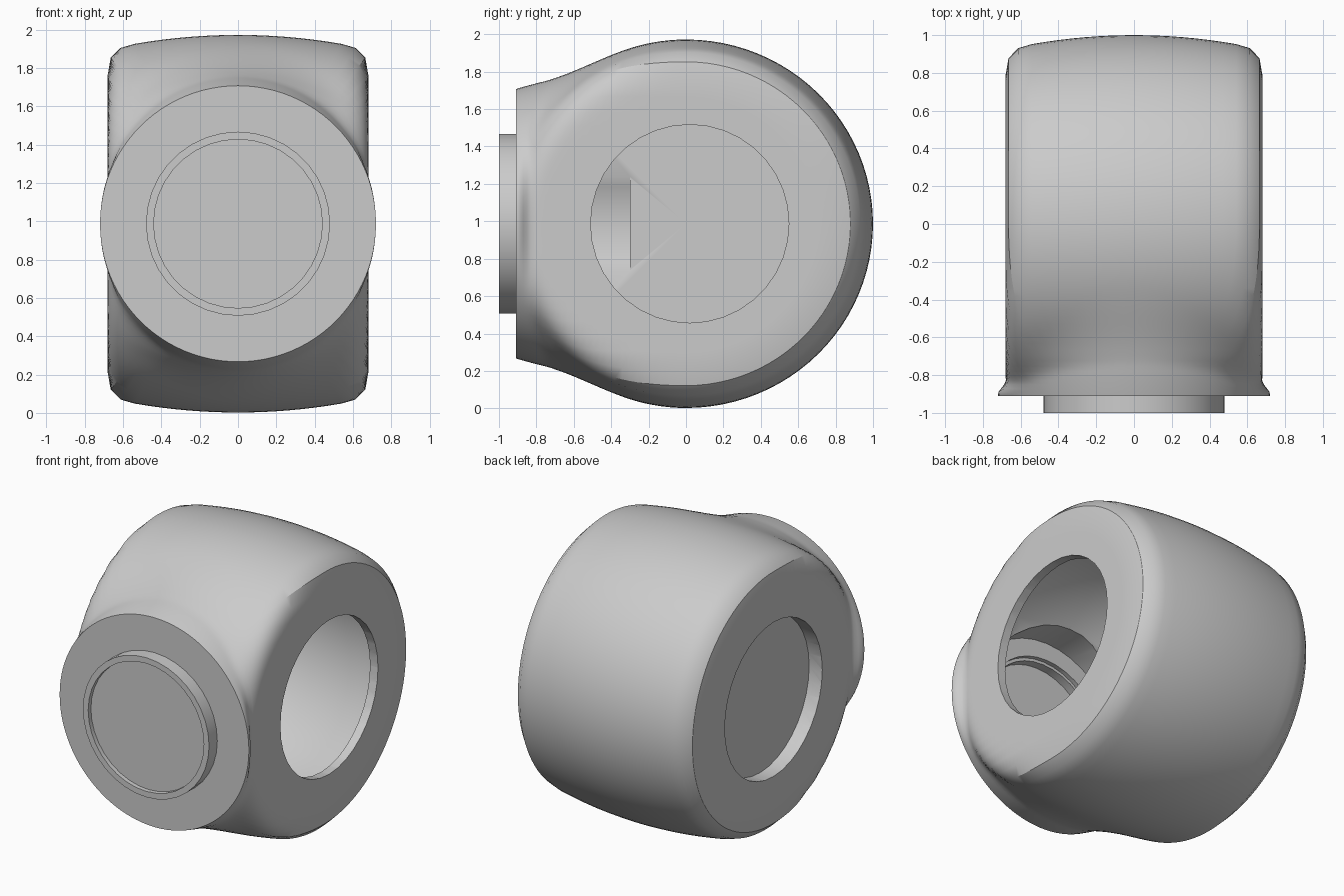
import bpy
import bmesh
from math import sin, cos, pi, radians, hypot
from mathutils import Matrix

if "Cube" in bpy.data.objects:
    bpy.data.objects.remove(bpy.data.objects["Cube"], do_unlink=True)

CENTRE_Z = 0.987
FRONT = -0.91      # plane of the front flange
AROUND = 96        # columns around each body section
ROWS = 28          # sections from flange to middle
BACK_STEPS = 48    # steps around the rounded back

grey = bpy.data.materials.new("plain_grey")
grey.use_nodes = True
colour = (0.6, 0.6, 0.6, 1)
grey.diffuse_color = colour
grey.node_tree.nodes["Principled BSDF"].inputs["Base Color"].default_value = colour


def make_object(name, bm):
    bmesh.ops.remove_doubles(bm, verts=bm.verts, dist=1e-4)
    bmesh.ops.recalc_face_normals(bm, faces=bm.faces)
    mesh = bpy.data.meshes.new(name)
    bm.to_mesh(mesh)
    bm.free()
    mesh.materials.append(grey)
    obj = bpy.data.objects.new(name, mesh)
    bpy.context.collection.objects.link(obj)
    obj.location.z = CENTRE_Z
    return obj


def lathe(name, profile, axis, steps=36):
    """Spin (radius, position) points about the x or y axis."""
    bm = bmesh.new()
    verts = [bm.verts.new((r, 0, p)) for r, p in profile]
    edges = [bm.edges.new(pair) for pair in zip(verts, verts[1:])]
    bmesh.ops.spin(bm, geom=verts + edges, cent=(0, 0, 0), axis=(0, 0, 1),
                   angle=2 * pi, steps=steps)
    turn = (Matrix.Rotation(pi / 2, 3, 'Y') if axis == 'X'
            else Matrix.Rotation(-pi / 2, 3, 'X'))
    bmesh.ops.transform(bm, matrix=turn.to_4x4(), verts=bm.verts)
    return make_object(name, bm)


def disc(name, radius, start, end, axis):
    return lathe(name, [(0, start), (radius, start), (radius, end), (0, end)], axis)


def blend_max(a, b, k):
    h = max(k - abs(a - b), 0)
    return max(a, b) + h * h / (4 * k)


def body_field(x, y, z):
    """Barrel about x, blended into a flared neck and clipped to its width."""
    t = y - FRONT
    barrel = hypot(y, z) - (0.985 - 0.16 * x * x)
    neck = hypot(x, z) - (0.72 + 0.3 * t - 0.2 * t * t)
    soft = 0.1 * min(1, t * 5) + 0.001
    union = -blend_max(-barrel, -neck, soft)
    flare = max(0, -0.82 - y) / 0.09
    return blend_max(union, abs(x) - 0.68 - 0.15 * flare ** 2, 0.12)


def section_point(y, angle):
    low, high = 0, 1.4
    for _ in range(30):
        mid = (low + high) / 2
        if body_field(mid * cos(angle), y, mid * sin(angle)) < 0:
            low = mid
        else:
            high = mid
    return low * cos(angle), y, low * sin(angle)


# Body: sections from the flange to the middle, then a half turn for the back
bm = bmesh.new()
angles = [2 * pi * j / AROUND for j in range(AROUND)]
rows = []
for i in range(ROWS + 1):
    y = FRONT * (1 - (i / ROWS) ** 1.4)
    rows.append([bm.verts.new(section_point(y, a)) for a in angles])
for lower, upper in zip(rows, rows[1:]):
    for j in range(AROUND):
        k = (j + 1) % AROUND
        bm.faces.new((lower[j], lower[k], upper[k], upper[j]))
bm.faces.new(rows[0])

half = [v.co.copy() for v in rows[-1][:AROUND // 2 + 1]]
arcs = []
for i in range(BACK_STEPS + 1):
    b = pi * i / BACK_STEPS
    arcs.append([bm.verts.new((p.x, p.z * sin(b) * 1.015, p.z * cos(b))) for p in half])
for lower, upper in zip(arcs, arcs[1:]):
    for j in range(AROUND // 2):
        bm.faces.new((lower[j], lower[j + 1], upper[j + 1], upper[j]))
bmesh.ops.dissolve_degenerate(bm, dist=1e-5, edges=bm.edges)
body = make_object("housing_body", bm)

# Hollow inside, side openings and front port
cavity = lathe("cavity_cutter", [(0, -0.52), (0.76, -0.52), (0.83, -0.4), (0.85, 0),
                                 (0.83, 0.4), (0.76, 0.62), (0, 0.62)], 'X', 64)
cutters = [
    cavity,
    disc("neck_cutter", 0.58, -0.85, -0.3, 'Y'),
    disc("port_cutter", 0.46, -1.1, -0.5, 'Y'),
    disc("open_side_cutter", 0.53, 0.4, 0.9, 'X'),
    disc("closed_side_cutter", 0.53, -0.9, -0.58, 'X'),
]
for cutter in cutters[3:]:
    cutter.location.y = 0.02
bpy.context.view_layer.update()
bpy.context.view_layer.objects.active = body
for cutter in cutters:
    cutter.hide_render = True
    mod = body.modifiers.new("cut", 'BOOLEAN')
    mod.operation = 'DIFFERENCE'
    mod.solver = 'EXACT'
    mod.object = cutter
    bpy.ops.object.modifier_apply(modifier=mod.name)
    bpy.data.objects.remove(cutter, do_unlink=True)

# Front boss with a shallow recess, closing the port
boss = lathe("front_boss", [(0, -0.97), (0.44, -0.97), (0.44, -1), (0.48, -1),
                            (0.48, -0.88), (0.44, -0.88), (0.44, -0.94), (0, -0.94)], 'Y')

# Smooth the curved faces and keep rims crisp
for obj in (body, boss):
    bpy.ops.object.select_all(action='DESELECT')
    obj.select_set(True)
    bpy.context.view_layer.objects.active = obj
    bpy.ops.object.shade_smooth_by_angle(angle=radians(30))
